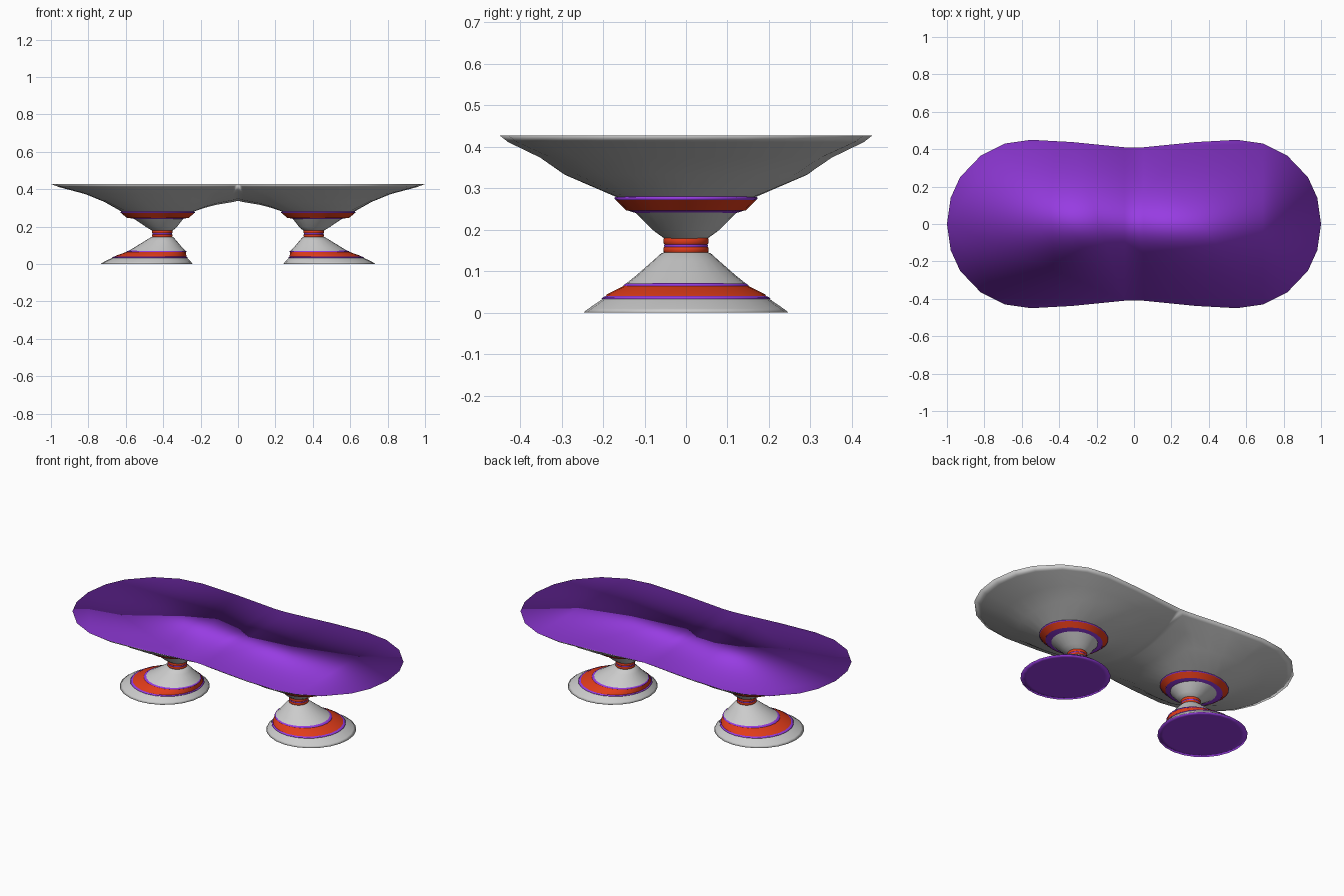
import bpy, bmesh
from math import sin, cos, radians

if "Cube" in bpy.data.objects:
    bpy.data.objects.remove(bpy.data.objects["Cube"])

SIDES = 24


def material(name, rgb):
    m = bpy.data.materials.new(name)
    m.diffuse_color = (*rgb, 1)
    m.use_nodes = True
    m.node_tree.nodes["Principled BSDF"].inputs["Base Color"].default_value = m.diffuse_color
    return m


GREY = material("grey", (0.8, 0.8, 0.8))
PURPLE = material("purple", (0.31, 0.045, 0.76))
RED = material("red", (0.75, 0.045, 0.01))


def ellipse(z, cx, rx, ry):
    return [(cx + rx * cos(radians(i * 360 / SIDES)),
             ry * sin(radians(i * 360 / SIDES)), z) for i in range(SIDES)]


def loft(name, rings, mat, cap_bottom=None, cap_top=None, angle=None, dark_rings=0):
    """Skin rings bottom to top, then mirror to the other side of the table."""
    bm = bmesh.new()
    rows = [[bm.verts.new(p) for p in ring] for ring in rings]
    for k, (a, b) in enumerate(zip(rows, rows[1:])):
        for i in range(SIDES):
            j = (i + 1) % SIDES
            f = bm.faces.new((a[i], a[j], b[j], b[i]))
            f.material_index = 1 if k < dark_rings else 0
    if cap_bottom:
        bm.faces.new(rows[0][::-1]).material_index = 1
    if cap_top:
        bm.faces.new(rows[-1]).material_index = 1
    mesh = bpy.data.meshes.new(name)
    bm.to_mesh(mesh)
    bm.free()
    mesh.materials.append(mat)
    mesh.materials.append(PURPLE)
    obj = bpy.data.objects.new(name, mesh)
    bpy.context.collection.objects.link(obj)
    for p in mesh.polygons:
        p.use_smooth = True
    mod = obj.modifiers.new("mirror", "MIRROR")
    mod.use_clip = True
    mod.merge_threshold = 0.0005
    return obj


def part(name, rows, mat, **kw):
    return loft(name, [ellipse(*r) for r in rows], mat, **kw)


# Feet with purple undersides, leaning outwards
part("foot", [(0, .487, .215, .215), (0, .489, .246, .248), (.01, .485, .235, .235),
              (.034, .472, .199, .200)], GREY, cap_bottom=True, dark_rings=1)
part("foot_lower_trim", [(.032, .472, .198, .200), (.034, .472, .203, .204),
                         (.038, .471, .199, .200), (.040, .470, .190, .193)], PURPLE)
part("foot_band", [(.038, .470, .194, .195), (.045, .464, .188, .190),
                   (.065, .437, .158, .150)], RED)
part("foot_upper_trim", [(.063, .437, .160, .152), (.066, .436, .161, .151),
                         (.070, .434, .157, .146), (.072, .433, .146, .138)], PURPLE)

# Waisted stem with a red collar
part("lower_stem", [(.070, .433, .152, .145), (.090, .426, .126, .120),
                    (.125, .412, .083, .080), (.143, .405, .060, .060),
                    (.146, .405, .052, .052)], GREY)
for name, z0, z1 in (("lower_collar", .144, .160), ("upper_collar", .164, .182)):
    part(name, [(z0, .405, .051, .051), (z0 + .003, .405, .054, .054),
                (z1 - .003, .405, .054, .054), (z1, .405, .051, .051)], RED)
part("collar_trim", [(.159, .405, .052, .052), (.162, .405, .053, .053),
                     (.165, .405, .052, .052)], PURPLE)
part("upper_stem", [(.179, .405, .052, .052), (.182, .405, .060, .056),
                    (.197, .409, .081, .077), (.244, .425, .134, .125)], GREY)

# Band under the table top
part("top_lower_trim", [(.241, .425, .128, .122), (.243, .425, .140, .130),
                        (.248, .428, .165, .145)], PURPLE)
part("top_band", [(.247, .428, .166, .145), (.273, .430, .196, .170)], RED)
part("top_upper_trim", [(.272, .430, .196, .170), (.275, .430, .200, .173),
                        (.279, .430, .198, .171), (.281, .430, .190, .165)], PURPLE)

# Table top: rim of one half, then the arch on the centre line
TOP = .428
rim = [(1, 0), (.98, .14), (.93, .25), (.82, .365), (.69, .43), (.55, .45),
       (.33, .438), (.20, .425), (.05, .41), (0, .408)]
edge = [(x, y, TOP) for x, y in rim] + [(0, .29, .385), (0, .14, .35), (0, 0, .338)]
edge += [(x, -y, z) for x, y, z in edge[-2:0:-1]]
inner = ellipse(.279, .430, .190, .168)


def blend(tx, ty, f):
    ring = []
    for i, (a, b) in enumerate(zip(inner, edge)):
        s = sin(radians(i * 360 / SIDES)) ** 2
        t = tx + (ty - tx) * s
        ring.append((a[0] + (b[0] - a[0]) * t, a[1] + (b[1] - a[1]) * t,
                     a[2] + (b[2] - a[2]) * f))
    return ring


rings = [inner, blend(.25, .46, .36), blend(.52, .67, .64), blend(.89, .93, .89), edge]
top = loft("table_top", rings, GREY)

# Flat purple surface closing the rim, sharing its vertices
bm = bmesh.new()
bm.from_mesh(top.data)
bm.verts.ensure_lookup_table()
start = 4 * SIDES
face = bm.faces.new([bm.verts[start + i % SIDES] for i in range(-9, 10)])
face.material_index = 1
face.smooth = True
bm.to_mesh(top.data)
bm.free()
